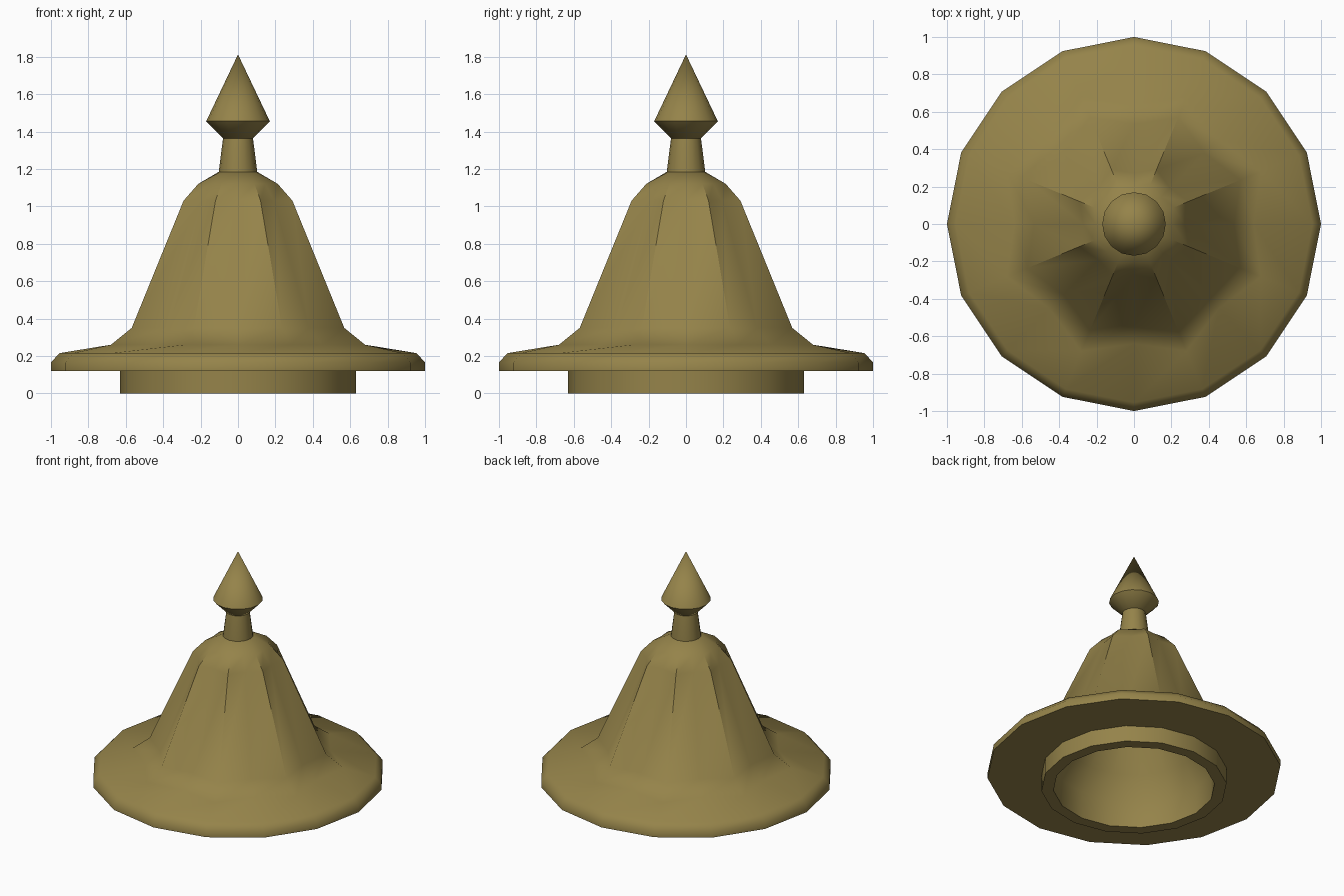
import bpy, bmesh, math

if "Cube" in bpy.data.objects:
    bpy.data.objects.remove(bpy.data.objects["Cube"])

N = 16  # sides of every turned part

mat = bpy.data.materials.new("aged brass")
mat.diffuse_color = (0.30, 0.228, 0.068, 1.0)
mat.use_nodes = True
mat.node_tree.nodes["Principled BSDF"].inputs["Base Color"].default_value = mat.diffuse_color


def lathe(name, profile, angle=30):
    """Turn (ridge radius, groove radius, z) rings; radius 0 makes a tip."""
    bm = bmesh.new()
    rings = []
    for ridge, groove, z in profile:
        if ridge == 0:
            rings.append([bm.verts.new((0, 0, z))] * N)
            continue
        ring = []
        for i in range(N):
            a = 2 * math.pi * i / N
            r = ridge if i % 2 else groove
            ring.append(bm.verts.new((r * math.cos(a), r * math.sin(a), z)))
        rings.append(ring)
    for lo, hi in zip(rings, rings[1:]):
        for i in range(N):
            j = (i + 1) % N
            quad = list(dict.fromkeys((lo[i], lo[j], hi[j], hi[i])))
            if len(quad) > 2:
                bm.faces.new(quad)
    bmesh.ops.recalc_face_normals(bm, faces=bm.faces)
    me = bpy.data.meshes.new(name)
    bm.to_mesh(me)
    bm.free()
    me.materials.append(mat)
    ob = bpy.data.objects.new(name, me)
    bpy.context.collection.objects.link(ob)
    bpy.ops.object.select_all(action='DESELECT')
    ob.select_set(True)
    bpy.context.view_layer.objects.active = ob
    bpy.ops.object.shade_smooth_by_angle(angle=math.radians(angle))
    return ob


def rnd(*points):
    return [(r, r, z) for r, z in points]


# Hollow lid: inner dome, foot ring, brim, then the fluted outer dome
inner = rnd((0, 1.08), (0.16, 1.05), (0.23, 0.95), (0.46, 0.36), (0.55, 0.2), (0.55, 0))
foot_and_brim = rnd((0.632, 0), (0.632, 0.12), (1, 0.12), (1, 0.165), (0.955, 0.215))
flutes = [(0.735, 0.64, 0.26), (0.615, 0.535, 0.35),
          (0.315, 0.272, 1.03), (0.23, 0.205, 1.12)]
cap = rnd((0.105, 1.183), (0, 1.183))
lathe("fluted_lid", inner + foot_and_brim + flutes + cap, 45)

# Finial: tapered neck and pointed bud
lathe("finial_neck", rnd((0, 1.17), (0.103, 1.17), (0.103, 1.183), (0.08, 1.365), (0, 1.365)))
lathe("finial_bud", rnd((0, 1.363), (0.08, 1.363), (0.17, 1.455), (0, 1.812)), 50)
